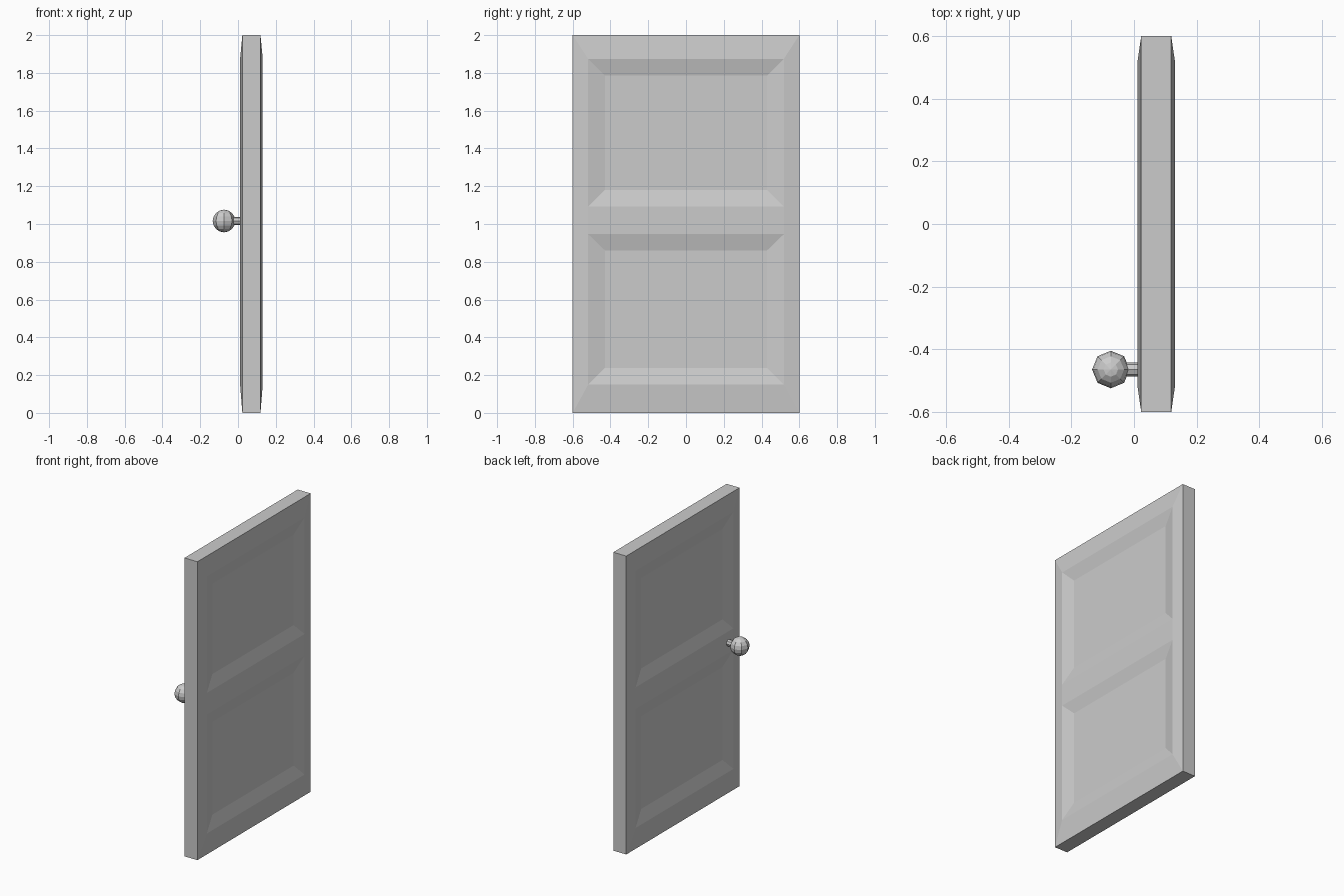
import bpy, bmesh
from mathutils import Matrix

if "Cube" in bpy.data.objects:
    bpy.data.objects.remove(bpy.data.objects["Cube"])


def finish(name, bm):
    bmesh.ops.recalc_face_normals(bm, faces=bm.faces)
    me = bpy.data.meshes.new(name)
    bm.to_mesh(me)
    bm.free()
    ob = bpy.data.objects.new(name, me)
    bpy.context.collection.objects.link(ob)
    return ob


def rect(bm, x, y, z0, z1):
    return [bm.verts.new((x, a, b)) for a, b in ((-y, z0), (y, z0), (y, z1), (-y, z1))]


def bridge(bm, a, b):
    for i in range(4):
        j = (i + 1) % 4
        bm.faces.new((a[i], a[j], b[j], b[i]))


# Door leaf: thin edge, raised frame, two recessed panels on each side
MID = 0.071
bm = bmesh.new()
edges = []
for s in (-1, 1):
    outer = rect(bm, MID + s * 0.048, 0.6, 0, 2)
    low = rect(bm, MID + s * 0.06, 0.518, 0.15, 0.946)
    high = rect(bm, MID + s * 0.06, 0.518, 1.092, 1.874)
    for ring, z0, z1 in ((low, 0.238, 0.861), (high, 1.18, 1.786)):
        panel = rect(bm, MID + s * 0.04, 0.43, z0, z1)
        bridge(bm, ring, panel)
        bm.faces.new(panel)
    # bottom rail, top rail, middle rail
    bm.faces.new((outer[0], outer[1], low[1], low[0]))
    bm.faces.new((outer[2], outer[3], high[3], high[2]))
    bm.faces.new((low[3], low[2], high[1], high[0]))
    # stiles
    for a, b in ((0, 3), (1, 2)):
        bm.faces.new((outer[a], low[a], low[b], high[a]))
        bm.faces.new((outer[a], high[a], high[b], outer[b]))
    edges.append(outer)
bridge(bm, *edges)
finish("door_leaf", bm)

# Knob stem
KY, KZ = -0.465, 1.016
bm = bmesh.new()
bmesh.ops.create_cone(bm, cap_ends=True, segments=8, radius1=0.022, radius2=0.022, depth=0.065,
                      matrix=Matrix.Translation((-0.006, KY, KZ)) @ Matrix.Rotation(1.5707963, 4, 'Y'))
finish("knob_stem", bm)

# Round knob
bm = bmesh.new()
bmesh.ops.create_uvsphere(bm, u_segments=8, v_segments=8, radius=0.06,
                          matrix=Matrix.Translation((-0.074, KY, KZ)))
finish("door_knob", bm)
